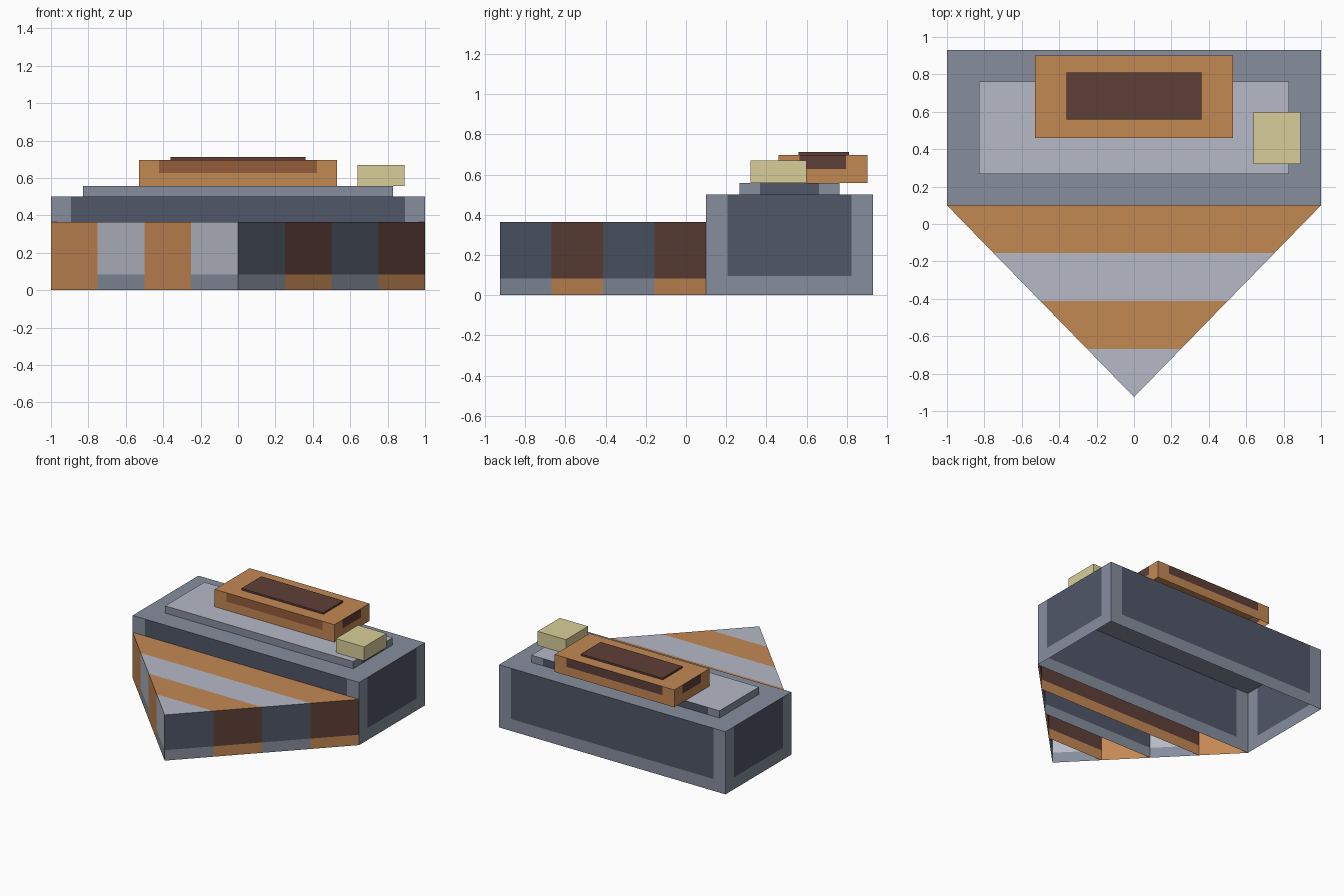
import bpy, bmesh

if "Cube" in bpy.data.objects:
    bpy.data.objects.remove(bpy.data.objects["Cube"])


def material(name, rgb):
    """Flat material from 0-255 display values."""
    lin = []
    for c in rgb:
        c /= 255
        lin.append(c / 12.92 if c <= 0.04045 else ((c + 0.055) / 1.055) ** 2.4)
    m = bpy.data.materials.new(name)
    m.diffuse_color = (*lin, 1)
    m.use_nodes = True
    m.node_tree.nodes["Principled BSDF"].inputs["Base Color"].default_value = m.diffuse_color
    return m


MATS = [
    material("slate_frame", (134, 142, 157)),
    material("dark_panel", (80, 87, 104)),
    material("pale_grey", (182, 186, 198)),
    material("orange", (196, 136, 84)),
    material("dark_red_brown", (95, 63, 56)),
    material("mid_brown", (149, 92, 58)),
    material("pale_yellow", (217, 206, 152)),
]
SLATE, DARK, PALE, ORANGE, RED, BROWN, YELLOW = range(7)


def face(bm, pts, mat):
    bm.faces.new([bm.verts.new(p) for p in pts]).material_index = mat


def wall(bm, p, q, levels, body, panel=None, inset=0.0):
    """Upright wall from p to q, with an inset panel reaching its top edge."""
    z0, zm, z1 = levels
    length = ((q[0] - p[0]) ** 2 + (q[1] - p[1]) ** 2) ** 0.5
    t = inset / length
    cols = [0, t, 1 - t, 1] if inset else [0, 1]
    if panel is None:
        cols, rows = [0, 1], [z0, z1]
    else:
        rows = [z0, zm, z1]
    at = lambda f: (p[0] + (q[0] - p[0]) * f, p[1] + (q[1] - p[1]) * f)
    middle = len(cols) // 2 - 1
    for i in range(len(cols) - 1):
        for j in range(len(rows) - 1):
            a, b = at(cols[i]), at(cols[i + 1])
            is_panel = panel is not None and i == middle and (j == 1 or zm <= z0)
            if rows[j + 1] - rows[j] > 1e-6:
                face(bm, [(*a, rows[j]), (*b, rows[j]), (*b, rows[j + 1]), (*a, rows[j + 1])],
                     panel if is_panel else body)


def finish(bm, name):
    bmesh.ops.remove_doubles(bm, verts=bm.verts, dist=1e-5)
    me = bpy.data.meshes.new(name)
    bm.to_mesh(me)
    bm.free()
    for m in MATS:
        me.materials.append(m)
    ob = bpy.data.objects.new(name, me)
    bpy.context.collection.objects.link(ob)
    return ob


def open_box(name, x, y, z, body, top, panels=None, zm=None, inset=0.1):
    """Box without a floor; panels maps a side to its panel colour."""
    panels = panels or {}
    bm = bmesh.new()
    c = [(x[0], y[0]), (x[1], y[0]), (x[1], y[1]), (x[0], y[1])]
    zm = z[0] if zm is None else zm
    for i, side in enumerate(("front", "right", "back", "left")):
        wall(bm, c[i], c[(i + 1) % 4], (z[0], zm, z[1]), body, panels.get(side), inset)
    face(bm, [(*p, z[1]) for p in c], top)
    return finish(bm, name)


# Main block with dark panels on all four sides
open_box("main_block", (-1, 1), (0.10, 0.93), (0, 0.50), SLATE, SLATE,
         dict.fromkeys(("front", "right", "back", "left"), DARK), 0.095, 0.107)

# Low plinth on the block
open_box("roof_plinth", (-0.83, 0.83), (0.267, 0.763), (0.50, 0.558), SLATE, PALE,
         {"right": DARK, "back": DARK}, None, 0.102)

# Upper box, overhanging the plinth at the back
open_box("upper_box", (-0.528, 0.528), (0.46, 0.902), (0.558, 0.697), ORANGE, ORANGE,
         {"front": BROWN, "right": RED, "back": RED, "left": RED}, 0.627, 0.105)

# Thin plate on the upper box
open_box("top_plate", (-0.362, 0.362), (0.56, 0.81), (0.697, 0.711), RED, RED)

# Small side box
open_box("side_box", (0.64, 0.89), (0.32, 0.60), (0.558, 0.67), YELLOW, YELLOW)

# Pointed front wing, made of four striped segments
BACK, TIP, TOP, TRIM = 0.10, -0.925, 0.365, 0.083
step = (BACK - TIP) / 4
for k in range(4):
    y1 = BACK - k * step
    y0 = y1 - step
    w1, w0 = 1 - k / 4, 1 - (k + 1) / 4
    roof, trim, window = ((ORANGE, ORANGE, RED), (PALE, SLATE, DARK))[k % 2]
    levels = (0, TRIM, TOP)
    bm = bmesh.new()
    wall(bm, (w0, y0), (w1, y1), levels, trim, window)      # right side
    wall(bm, (-w1, y1), (-w0, y0), levels, trim, roof)      # left side
    outline = [(-w1, y1), (-w0, y0), (w0, y0), (w1, y1)]
    if w0 > 0:
        wall(bm, (-w0, y0), (w0, y0), levels, trim, window)  # inner divider
    else:
        outline.pop(1)
    face(bm, [(*p, TOP) for p in outline], roof)
    finish(bm, f"wing_segment_{k + 1}")
